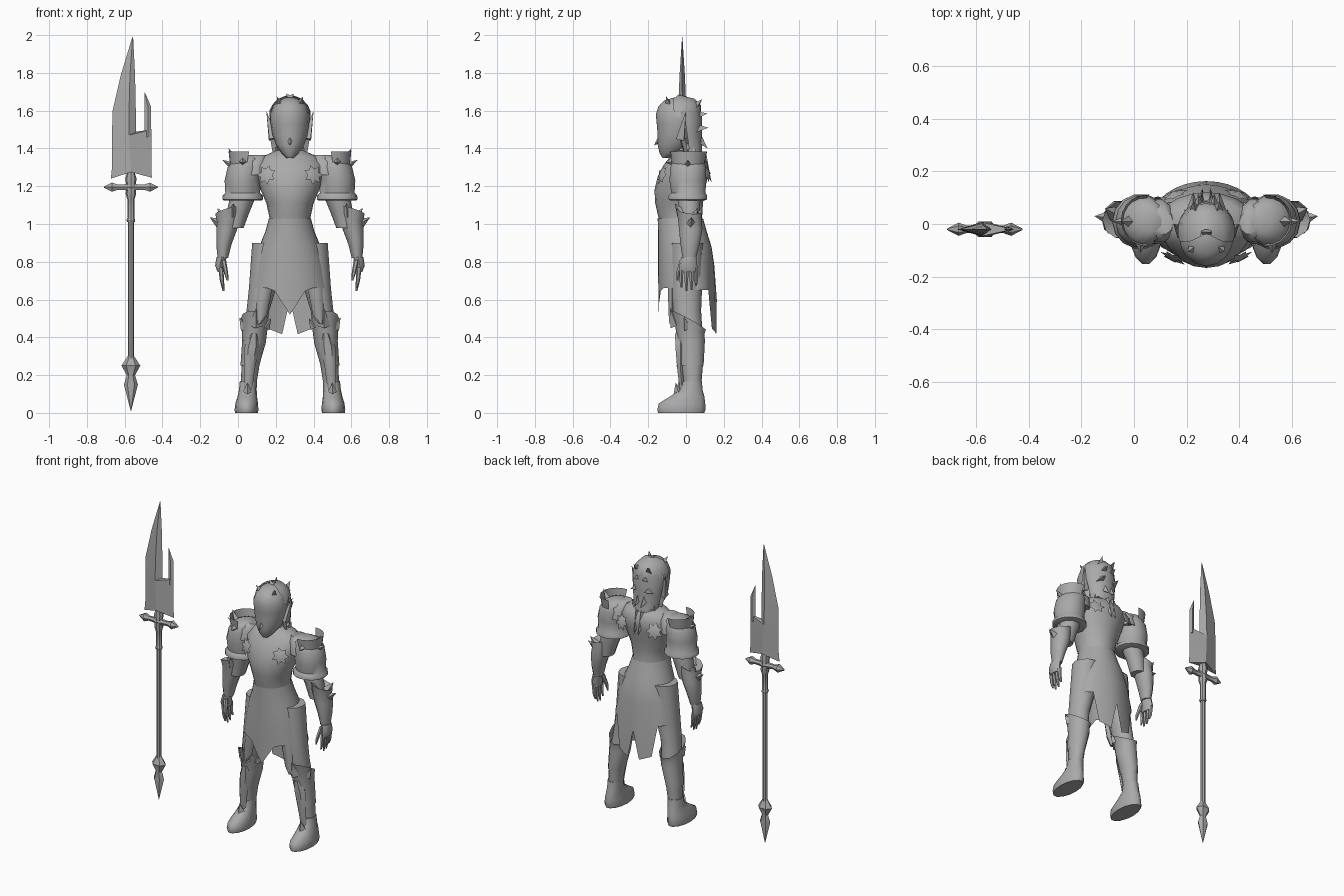
import bpy, bmesh, math
from mathutils import Vector, Matrix

CX = 0.275                       # centre line of the figure
PX, PY = -0.567, -0.02           # centre line of the polearm
grey = bpy.data.materials.new("grey")
grey.diffuse_color = (0.4, 0.4, 0.4, 1)


def finish(name, bm, loc=(CX, 0, 0), mirror=False, angle=50):
    bmesh.ops.recalc_face_normals(bm, faces=bm.faces)
    me = bpy.data.meshes.new(name)
    bm.to_mesh(me)
    bm.free()
    me.materials.append(grey)
    me.shade_smooth()
    me.set_sharp_from_angle(angle=math.radians(angle))
    ob = bpy.data.objects.new(name, me)
    bpy.context.collection.objects.link(ob)
    ob.location = loc
    if mirror:
        ob.modifiers.new("mirror", 'MIRROR')
    return ob


def loft(name, rings, n=12, mirror=False, arc=None, edge=None, caps=True, loc=(CX, 0, 0), angle=50):
    """Skin of rings (x, y0, y1, z, rx, tilt_x, tilt_y); edge overrides z on the first ring."""
    bm = bmesh.new()
    rows = []
    for k, r in enumerate(rings):
        x, y0, y1, z, rx, tx, ty = (tuple(r) + (0, 0))[:7]
        row = []
        for i in range(n if arc is None else n + 1):
            a = 2 * math.pi * i / n if arc is None else math.radians(arc[0] + (arc[1] - arc[0]) * i / n)
            c, s = math.cos(a), math.sin(a)
            px, py = x + rx * c, (y0 + y1) / 2 + (y1 - y0) / 2 * s
            pz = z + tx * c + ty * s
            if edge and k == 0:
                pz = edge(i, px, s)
            row.append(bm.verts.new((px, py, pz)))
        rows.append(row)
    m = len(rows[0])
    for a, b in zip(rows, rows[1:]):
        for i in range(m if arc is None else m - 1):
            j = (i + 1) % m
            bm.faces.new((a[i], a[j], b[j], b[i]))
    if caps and arc is None:
        bm.faces.new(rows[0])
        bm.faces.new(rows[-1])
    return finish(name, bm, loc, mirror, angle)


def spikes(name, items, mirror=False, n=4):
    """Cones from base to tip: (base, tip, radius)."""
    bm = bmesh.new()
    for base, tip, r in items:
        base, tip = Vector(base), Vector(tip)
        d = tip - base
        mat = Matrix.Translation((base + tip) / 2) @ d.to_track_quat('Z', 'Y').to_matrix().to_4x4()
        bmesh.ops.create_cone(bm, cap_ends=True, segments=n, radius1=r, radius2=0,
                              depth=d.length, matrix=mat)
    return finish(name, bm, mirror=mirror, angle=30)


def star(name, centre, normal):
    bm = bmesh.new()
    rot = Vector(normal).to_track_quat('Z', 'Y').to_matrix().to_4x4()
    mat = Matrix.Translation(centre) @ rot
    pts = [((0.055, 0.034)[i % 2], i * math.pi / 7) for i in range(14)]
    rim = [bm.verts.new(mat @ Vector((r * math.cos(a), r * math.sin(a), 0))) for r, a in pts]
    top = bm.verts.new(mat @ Vector((0, 0, 0.014)))
    for a, b in zip(rim, rim[1:] + rim[:1]):
        bm.faces.new((a, b, top))
    bm.faces.new(rim)
    return finish(name, bm, mirror=True)


# --- head, neck and torso
loft("head", [(0, -.125, -.07, 1.35, .02), (0, -.14, -.03, 1.375, .045), (0, -.15, .02, 1.42, .075),
              (0, -.15, .05, 1.47, .092), (0, -.155, .065, 1.53, .102), (0, -.16, .07, 1.58, .104),
              (0, -.145, .06, 1.625, .088), (0, -.115, .035, 1.655, .058), (0, -.06, -.02, 1.67, .02)], 16)
spikes("nose", [((0, -.135, 1.45), (0, -.17, 1.415), .018)])
spikes("ears", [((.09, -.03, 1.45), (.125, 0, 1.6), .03)], True)
loft("neck", [(0, -.06, .05, 1.33, .06), (0, -.065, .035, 1.44, .045)], 10)
loft("torso", [(0, -.11, .1, .88, .13), (0, -.13, .1, .96, .125), (0, -.145, .085, 1.03, .108),
               (0, -.163, .09, 1.11, .125), (0, -.167, .1, 1.18, .155), (0, -.15, .115, 1.25, .172),
               (0, -.12, .12, 1.31, .19), (0, -.085, .1, 1.355, .15), (0, -.06, .06, 1.39, .07)], 20)

# --- hair: crown cap, back curtain with ragged hem, loose points
loft("hair_cap", [(0, -.135, .08, 1.6, .109), (0, -.14, .078, 1.63, .095),
                  (0, -.12, .045, 1.663, .064), (0, -.06, -.02, 1.68, .02)],
     16, arc=(-20, 200), edge=lambda i, x, s: 1.6 - .04 * (i % 2))
loft("hair_back", [(0, -.03, .11, 1.26, .08), (0, -.06, .085, 1.38, .085), (0, -.09, .085, 1.48, .1),
                   (0, -.12, .085, 1.56, .108), (0, -.13, .075, 1.62, .096)],
     16, arc=(5, 175), edge=lambda i, x, s: 1.25 + .07 * (i % 2) + .08 * (1 - s))
spikes("hair_points", [((.03, .05, 1.57), (.03, .115, 1.585), .03), ((.05, .05, 1.5), (.05, .12, 1.51), .03),
                       ((.025, .06, 1.45), (.02, .115, 1.4), .03), ((.04, .05, 1.62), (.05, .085, 1.66), .025),
                       ((.02, .08, 1.36), (.015, .135, 1.22), .03), ((.07, .03, 1.4), (.085, .06, 1.3), .025),
                       ((.05, -.09, 1.635), (.07, -.105, 1.675), .02), ((.0, -.03, 1.66), (.02, -.03, 1.69), .025),
                       ((.085, -.02, 1.45), (.08, .01, 1.31), .02)], True, 3)


# --- tunic skirt: front point, two tails at the back
def hem(i, x, s):
    d = abs(x)
    if s < 0:
        return .66 - max(0, .14 * (1 - d / .09))
    if d < .02:
        return .6
    return .40 + .04 * d / .1 if d < .13 else .65


loft("skirt", [(0, -.145, .163, .66, .212), (0, -.148, .15, .78, .188), (0, -.148, .135, .88, .163),
               (0, -.148, .11, .96, .13), (0, -.15, .09, 1.03, .111)], 32, edge=hem, caps=False)

# --- star ornaments on chest and back
star("chest_star", (.125, -.128, 1.26), (.45, -1, .3))
star("back_star", (.12, .112, 1.27), (.35, 1, .3))

# --- shoulder armour
loft("pauldron", [(.25, -.085, .1, 1.125, .1), (.25, -.095, .115, 1.13, .108), (.25, -.095, .115, 1.15, .106),
                  (.25, -.08, .105, 1.165, .092), (.25, -.09, .11, 1.23, .096), (.24, -.085, .108, 1.3, .09),
                  (.225, -.07, .09, 1.345, .072), (.21, -.03, .05, 1.365, .04)], 14, True)
loft("pauldron_collar", [(.235, -.075, .098, 1.315, .082), (.225, -.085, .112, 1.385, .1)], 10, True, arc=(-95, 95))
loft("shoulder_cap", [(.19, -.08, .1, 1.26, .07), (.18, -.07, .09, 1.33, .07), (.165, -.04, .05, 1.365, .04)], 10, True)
spikes("pauldron_horns", [((.29, .01, 1.33), (.325, .01, 1.4), .025), ((.25, -.075, 1.33), (.25, -.11, 1.325), .02),
                          ((.29, .01, 1.3), (.36, .01, 1.34), .025)], True)

# --- arms and hands
loft("upper_arm", [(.29, -.03, .07, .98, .045), (.275, -.035, .075, 1.06, .06), (.25, -.05, .08, 1.14, .068),
                   (.2, -.06, .08, 1.28, .07)], 10, True)
loft("gauntlet", [(.355, -.02, .055, .82, .028), (.35, -.032, .075, .89, .04), (.335, -.04, .09, .97, .055),
                  (.325, -.045, .085, 1.03, .062, -.02), (.325, -.055, .085, 1.075, .07, -.02, -.01),
                  (.31, -.03, .06, 1.04, .045, -.03)], 10, True)
spikes("elbow_spikes", [((.35, .02, .99), (.425, .03, 1.035), .04), ((.305, -.02, 1.05), (.3, -.06, 1.11), .03),
                        ((.35, .04, 1.03), (.385, .06, 1.085), .03)], True)
loft("hand", [(.365, -.03, .06, .745, .018), (.37, -.035, .06, .78, .026), (.362, -.025, .055, .825, .027)], 8, True)
for k, (y, low) in enumerate([(-.025, .665), (.002, .645), (.029, .65), (.053, .675)]):
    loft(f"finger_{k + 1}", [(.352, y - .005, y + .006, low, .005), (.36, y - .011, y + .011, .7, .011),
                             (.366, y - .013, y + .013, .77, .014)], 6, True)
loft("thumb", [(.33, -.05, -.04, .7, .005), (.338, -.055, -.03, .74, .011), (.352, -.035, 0, .81, .014)], 6, True)

# --- legs, knee guards and boots
loft("leg", [(.222, -.01, .08, .08, .042), (.218, -.015, .082, .16, .042), (.208, -.03, .09, .26, .048),
             (.188, -.04, .095, .37, .06), (.18, -.055, .085, .46, .06), (.17, -.07, .08, .54, .06),
             (.145, -.08, .085, .66, .072), (.11, -.08, .09, .9, .09)], 12, True)
loft("boot_cuff", [(.212, -.035, .093, .25, .05), (.19, -.045, .1, .38, .063),
                   (.186, -.06, .098, .45, .068, 0, -.03), (.184, -.078, .105, .49, .076, .01, -.05)],
     12, True, caps=False)
spikes("knee_spikes", [((.235, 0, .45), (.268, -.01, .505), .03), ((.18, -.05, .46), (.18, -.085, .555), .035),
                       ((.13, -.01, .45), (.1, -.01, .5), .025)], True)
loft("shin_guard", [(.222, -.035, -.005, .12, .022), (.214, -.05, -.01, .24, .03), (.2, -.06, 0, .35, .04),
                    (.19, -.062, 0, .42, .02)], 6, True)
loft("thigh_tab", [(.165, -.09, -.06, .47, .012), (.15, -.095, -.05, .52, .03), (.13, -.1, -.05, .68, .04)], 6, True)
loft("boot", [(.23, -.15, .1, 0, .06), (.23, -.155, .106, .015, .063), (.229, -.148, .105, .05, .06),
              (.226, -.09, .1, .085, .052), (.223, -.035, .09, .12, .047), (.22, -.02, .085, .17, .045)], 14, True)
spikes("boot_flap", [((.225, -.035, .09), (.225, -.055, .16), .035)], True)

# --- polearm: shaft, butt, socket, guard
loc = (PX, PY, 0)


def turned(name, prof, n=8, flat=1.0):
    loft(name, [(0, -r * flat, r * flat, z, r) for z, r in prof], n, loc=loc, angle=35)


turned("shaft", [(.28, .016), (1.02, .016), (1.2, .018)])
turned("shaft_sleeve", [(1.01, .02), (1.02, .023), (1.03, .019), (1.13, .019), (1.16, .028), (1.2, .024),
                        (1.24, .03), (1.3, .012)])
turned("butt_spike", [(.01, .001), (.15, .037), (.2, .022), (.25, .05), (.3, .017)], 6, .7)
bm = bmesh.new()
prof = [(-.143, .003), (-.1, .028), (-.07, .016), (-.03, .018), (0, .032),
        (.03, .018), (.07, .016), (.1, .028), (.143, .003)]
rows = [[bm.verts.new((x, .9 * r * math.cos(i * math.pi / 3), 1.195 + r * math.sin(i * math.pi / 3)))
         for i in range(6)] for x, r in prof]
for a, b in zip(rows, rows[1:]):
    for i in range(6):
        bm.faces.new((a[i], a[(i + 1) % 6], b[(i + 1) % 6], b[i]))
bm.faces.new(rows[0])
bm.faces.new(rows[-1])
finish("crossguard", bm, loc, angle=35)


# --- blade: strips of (z, left, ridge, right, half thickness), thin at both edges
def blade(name, strips):
    bm = bmesh.new()
    rows = [[bm.verts.new(p) for p in ((l, 0, zl), (m, -t, zm), (r, 0, zr), (m, t, zm))]
            for zl, zm, zr, l, m, r, t in strips]
    for a, b in zip(rows, rows[1:]):
        for i in range(4):
            bm.faces.new((a[i], a[(i + 1) % 4], b[(i + 1) % 4], b[i]))
    bm.faces.new(rows[0])
    bm.faces.new(rows[-1])
    finish(name, bm, loc, angle=25)


blade("main_blade", [(1.24, 1.275, 1.245, -.106, 0, .111, .03), (1.3, 1.3, 1.3, -.1, 0, .108, .03),
                     (1.47, 1.47, 1.5, -.1, -.01, .108, .026)])
blade("blade_point", [(1.47, 1.47, 1.47, -.1, -.01, .026, .026), (1.6, 1.6, 1.6, -.097, -.01, .026, .022),
                      (1.79, 1.79, 1.79, -.053, -.005, .022, .014), (1.985, 1.99, 1.985, .006, .009, .012, .001)])
blade("blade_prong", [(1.46, 1.46, 1.46, .072, .09, .108, .01), (1.62, 1.62, 1.62, .072, .09, .107, .008),
                      (1.7, 1.695, 1.69, .072, .074, .077, .001)])
